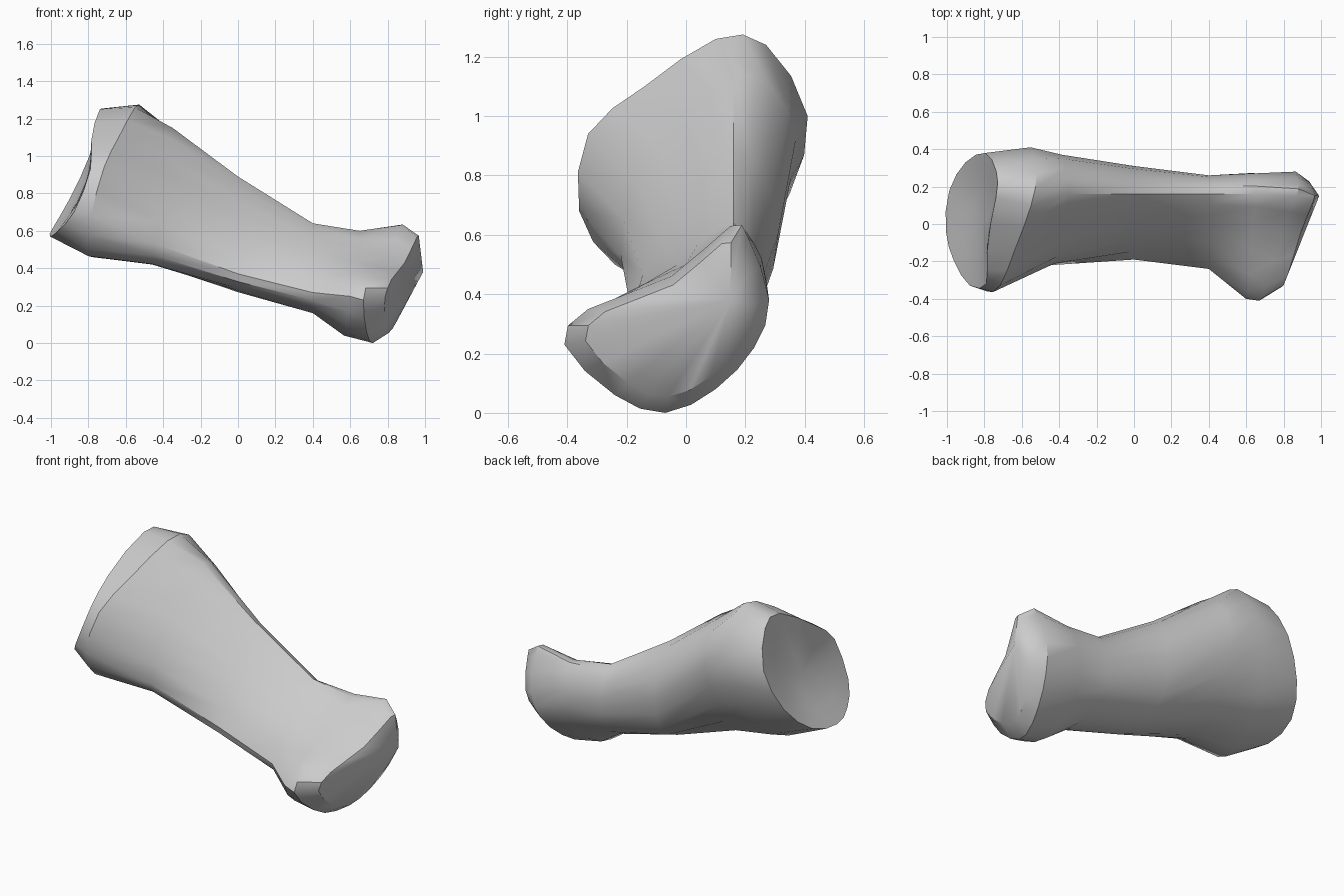
import bpy
import bmesh
from math import radians
from mathutils import Vector

default_cube = bpy.data.objects.get("Cube")
if default_cube:
    bpy.data.objects.remove(default_cube, do_unlink=True)

# Cross-sections as (y, z) outlines: ridge, down the back, underside, up the front
rim = [(.14, 1.25), (.28, 1.21), (.38, 1.0), (.33, .77), (.18, .62),
       (-.04, .57), (-.2, .6), (-.33, .7), (-.32, .93), (-.14, 1.08)]
shoulder = [(.1, 1.26), (.27, 1.24), (.41, 1.0), (.35, .74), (.2, .52),
            (-.06, .46), (-.24, .5), (-.36, .68), (-.33, .94), (-.14, 1.1)]
upper_shaft = [(.16, 1.15), (.3, 1.08), (.37, .92), (.31, .66), (.16, .46),
               (-.03, .42), (-.14, .44), (-.22, .53), (-.17, .79), (0, 1.0)]
middle_shaft = [(.16, .89), (.26, .79), (.31, .6), (.25, .38), (.08, .28),
                (-.08, .28), (-.15, .31), (-.19, .37), (-.08, .58), (.05, .76)]
lower_shaft = [(.16, .64), (.23, .57), (.26, .46), (.22, .28), (.08, .18),
               (-.06, .16), (-.18, .2), (-.24, .27), (-.1, .42), (.04, .57)]
neck = [(.16, .6), (.23, .57), (.27, .45), (.25, .28), (.1, .11),
        (-.08, .04), (-.27, .1), (-.4, .25), (-.27, .37), (0, .5)]
knuckle = [(.15, .63), (.21, .59), (.28, .38), (.23, .22), (.1, .08),
           (-.07, 0), (-.24, .06), (-.41, .23), (-.33, .35), (-.05, .46)]


def rounded(outline):
    """Add a spline midpoint between each pair of outline points."""
    points = [Vector(p) for p in outline]
    count = len(points)
    result = []
    for i, point in enumerate(points):
        after, beyond = points[(i + 1) % count], points[(i + 2) % count]
        result += [point, (9 * (point + after) - points[i - 1] - beyond) / 16]
    return result


def section(outline, x, lean_y=0.0, lean_z=0.0, scale=1.0, bow=0.0):
    """Place an outline on a leaning, bowed sheet, scaled about its own middle."""
    middle = sum((Vector(p) for p in outline), Vector((0, 0))) / len(outline)
    points = []
    for point in rounded(outline):
        off = (point - middle) * scale
        sheet_x = x + lean_y * off.x + lean_z * off.y + bow * off.x ** 2
        points.append(Vector((sheet_x, middle.x + off.x, middle.y + off.y)))
    return points


def loft(name, sections, tips, material):
    """Skin the sections in order and close each end with a fan to its tip."""
    bm = bmesh.new()
    rings = [[bm.verts.new(p) for p in points] for points in sections]
    for ring, following in zip(rings, rings[1:]):
        for i in range(len(ring)):
            j = (i + 1) % len(ring)
            bm.faces.new((ring[i], ring[j], following[j], following[i]))
    for ring, tip in zip((rings[0], rings[-1]), tips):
        middle = bm.verts.new(tip)
        for i in range(len(ring)):
            bm.faces.new((ring[i], ring[(i + 1) % len(ring)], middle))
    bmesh.ops.recalc_face_normals(bm, faces=bm.faces)
    mesh = bpy.data.meshes.new(name)
    bm.to_mesh(mesh)
    bm.free()
    mesh.materials.append(material)
    obj = bpy.data.objects.new(name, mesh)
    bpy.context.collection.objects.link(obj)
    return obj


# Plain grey bone colour
grey = bpy.data.materials.new("bone_grey")
grey.use_nodes = True
colour = (.6, .6, .6, 1)
grey.diffuse_color = colour
grey.node_tree.nodes["Principled BSDF"].inputs["Base Color"].default_value = colour

# Dished socket, flared shoulder, slim shaft, then the offset knuckle
bone = loft("toe_bone", [
    section(rim, -.82, 0, .34, .4, .5),
    section(rim, -.85, -.03, .37, .7, .5),
    section(rim, -.89, -.05, .4, 1, .5),
    section(shoulder, -.67, .2, .25),
    section(upper_shaft, -.41, 0, .15),
    section(middle_shaft, 0),
    section(lower_shaft, .4),
    section(neck, .61, 0, .15),
    section(knuckle, .78, .25, .15),
    section(knuckle, .87, .22, .22, .82),
], [(-.81, .03, .87), (.99, .15, .38)], grey)

# Soft shading with crisp rims
bpy.ops.object.select_all(action="DESELECT")
bone.select_set(True)
bpy.context.view_layer.objects.active = bone
bpy.ops.object.shade_smooth_by_angle(angle=radians(35))
